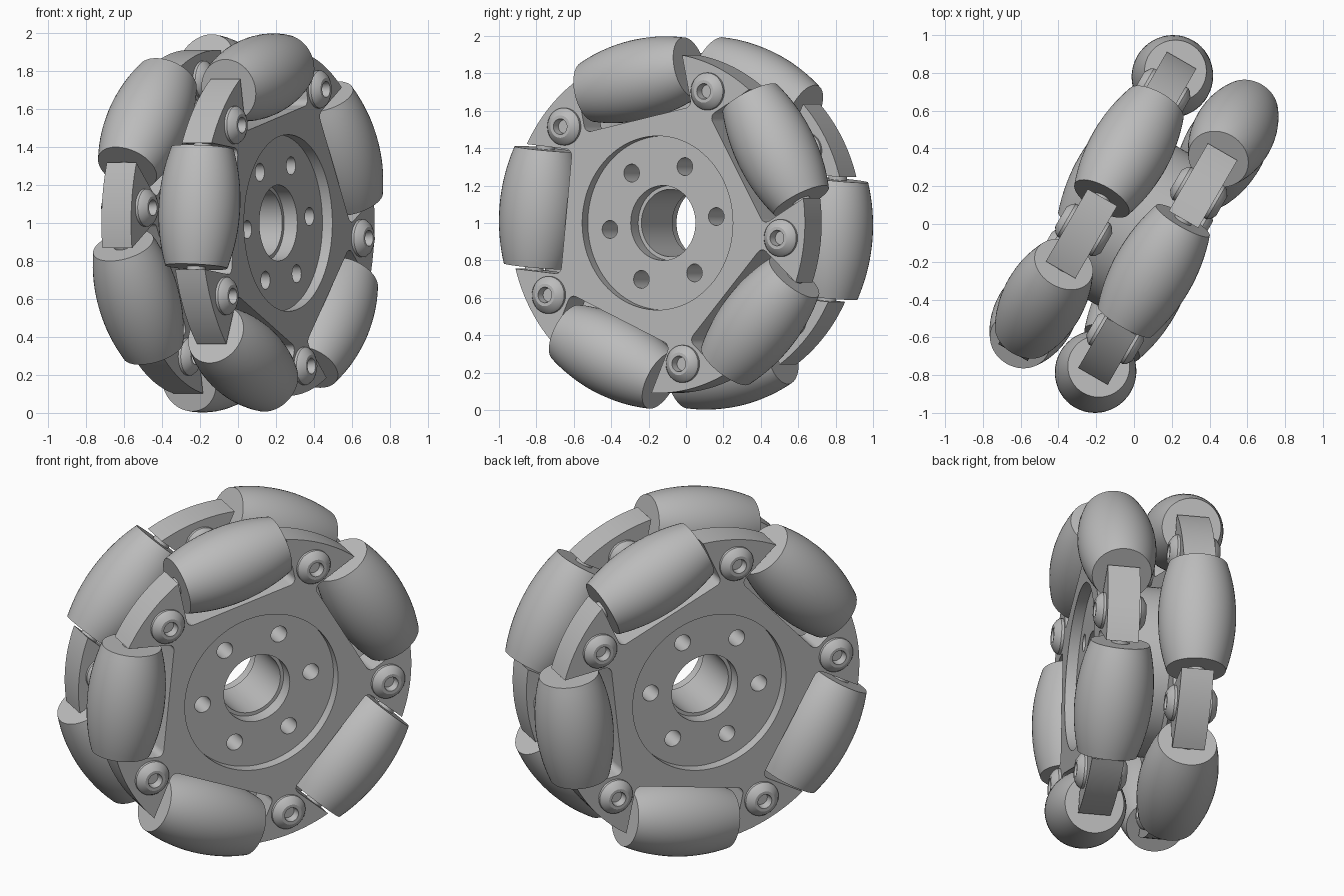
import bpy, bmesh, math
from math import sin, cos, pi, radians, sqrt
from mathutils import Matrix, Vector

cube = bpy.data.objects.get("Cube")
if cube:
    bpy.data.objects.remove(cube)

grey = bpy.data.materials.new("plain_grey")
grey.use_nodes = True
grey.diffuse_color = (0.5, 0.5, 0.5, 1)
grey.node_tree.nodes["Principled BSDF"].inputs["Base Color"].default_value = (0.5, 0.5, 0.5, 1)

# Wheel frame: local Z is the axle, local Y is up
FRAME = Matrix.Translation((0, 0, 1)) @ Matrix.Rotation(radians(60), 4, 'Z') @ Matrix.Rotation(pi / 2, 4, 'X')

COUNT = 5
STEP = 2 * pi / COUNT
ROW = 0.215          # axial offset of each roller row
HALF = 0.09          # half thickness of a plate
FACE = ROW + HALF
RIM = 0.91           # plate outer radius
POCKET_W, POCKET_IN = 0.335, 0.565
ROLLER_R, ROLLER_L, ROLLER_AT = 0.215, 0.315, 0.783
BOLT_AT = 0.77


def finish(bm, name):
    bmesh.ops.remove_doubles(bm, verts=bm.verts, dist=1e-5)
    bmesh.ops.recalc_face_normals(bm, faces=bm.faces)
    mesh = bpy.data.meshes.new(name)
    bm.to_mesh(mesh)
    bm.free()
    mesh.materials.append(grey)
    return mesh


def place(mesh, name, local=Matrix()):
    ob = bpy.data.objects.new(name, mesh)
    bpy.context.collection.objects.link(ob)
    ob.matrix_world = FRAME @ local
    return ob


def lathe(profile, name, n=48):
    """Revolve (radius, height) points that start and end on the axis."""
    bm = bmesh.new()
    rings = [[bm.verts.new((r * cos(2 * pi * i / n), r * sin(2 * pi * i / n), z)) for i in range(n)]
             for r, z in profile if r > 0]
    for a, b in zip(rings, rings[1:]):
        for i in range(n):
            j = (i + 1) % n
            bm.faces.new((a[i], a[j], b[j], b[i]))
    bm.faces.new(rings[0])
    bm.faces.new(rings[-1])
    return finish(bm, name)


def drum(radius, z0, z1, name, n=64):
    return lathe([(radius, z0), (radius, z1)], name, n)


def cut(ob, cutters):
    bpy.context.view_layer.objects.active = ob
    for c in cutters:
        mod = ob.modifiers.new("cut", 'BOOLEAN')
        mod.operation, mod.solver, mod.object = 'DIFFERENCE', 'EXACT', c
        bpy.context.view_layer.update()
        bpy.ops.object.modifier_apply(modifier=mod.name)


def plate_outline(first_pocket):
    """Five flared tips with round corners in the pockets between them."""
    fillet = 0.035
    edge = math.asin(POCKET_W / RIM)
    pts = []
    for k in range(COUNT):
        mid = first_pocket + k * STEP
        shape = []
        for side in (-1, 1):
            corner = []
            for i in range(5):
                t = i / 4 * pi / 2
                corner.append((POCKET_IN + fillet - fillet * sin(t),
                               side * (POCKET_W - fillet + fillet * cos(t))))
            shape += corner if side < 0 else corner[::-1]
        for x, y in shape:
            pts.append((x * cos(mid) - y * sin(mid), x * sin(mid) + y * cos(mid)))
        for i in range(13):
            a = mid + edge + (STEP - 2 * edge) * i / 12
            pts.append((RIM * cos(a), RIM * sin(a)))
    return pts


def prism(outline, z0, z1, name):
    bm = bmesh.new()
    base = bm.faces.new([bm.verts.new((x, y, z0)) for x, y in outline])
    top = bmesh.ops.extrude_face_region(bm, geom=[base])["geom"]
    bmesh.ops.translate(bm, vec=(0, 0, z1 - z0), verts=[v for v in top if isinstance(v, bmesh.types.BMVert)])
    return finish(bm, name)


# Cutters: stepped bore, recesses and six mounting holes
bore = lathe([(0.2, -0.5), (0.2, -0.165), (0.18, -0.165), (0.18, 0.165), (0.2, 0.165), (0.2, 0.5)],
             "bore_cutter", 64)
cutters = [place(bore, "bore_cutter")]
hole = drum(0.048, -0.5, 0.5, "hole_cutter", 24)
for k in range(6):
    a = radians(6 + 60 * k)
    cutters.append(place(hole, "hole_cutter", Matrix.Translation((0.33 * cos(a), 0.33 * sin(a), 0))))
for s in (-1, 1):
    cutters.append(place(drum(0.465, s * (FACE - 0.06), s * 0.5, "recess_cutter", 96), "recess_cutter"))

# Shared meshes for the repeated parts
arc = []
for i in range(17):
    z = ROLLER_L * (i / 8 - 1)
    arc.append((sqrt(1 - z * z) - 1 + ROLLER_R, z))
roller = lathe(arc, "roller")
axle = drum(0.05, -POCKET_W - 0.02, POCKET_W + 0.02, "roller_axle", 20)
bolt = lathe([(0.1, -0.005), (0.1, 0.015), (0.088, 0.032), (0.06, 0.05), (0.042, 0.05), (0.036, 0.005)],
             "bolt_head", 32)

parts = []

# Hub spacer between the two plates
spacer = place(drum(0.47, HALF - ROW, ROW - HALF, "hub_spacer", 96), "hub_spacer")
cut(spacer, cutters[:7])
parts.append(spacer)

# Two rows, turned half a step from each other
for row, s, start in (("front", 1, radians(30)), ("back", -1, radians(66))):
    z = s * ROW
    plate = place(prism(plate_outline(start), z - HALF, z + HALF, row + "_plate"), row + "_plate")
    cut(plate, cutters)
    parts.append(plate)
    for k in range(COUNT):
        turn = Matrix.Rotation(start + k * STEP, 4, 'Z')
        seat = turn @ Matrix.Translation((ROLLER_AT, 0, z)) @ Matrix.Rotation(pi / 2, 4, 'X')
        parts.append(place(roller, f"{row}_roller_{k + 1}", seat))
        parts.append(place(axle, f"{row}_roller_axle_{k + 1}", seat))
        tip = Matrix.Rotation(start + (k + 0.5) * STEP, 4, 'Z')
        for side, d in (("outer", s), ("inner", -s)):
            flip = Matrix.Rotation(0 if d > 0 else pi, 4, 'X')
            parts.append(place(bolt, f"{row}_{side}_bolt_{k + 1}",
                               tip @ Matrix.Translation((BOLT_AT, 0, z + d * HALF)) @ flip))

for c in cutters:
    bpy.data.objects.remove(c)

# Smooth the round surfaces, keep the edges crisp
bpy.ops.object.select_all(action='DESELECT')
for ob in parts:
    ob.select_set(True)
bpy.context.view_layer.objects.active = parts[0]
bpy.ops.object.shade_smooth_by_angle(angle=radians(25))
